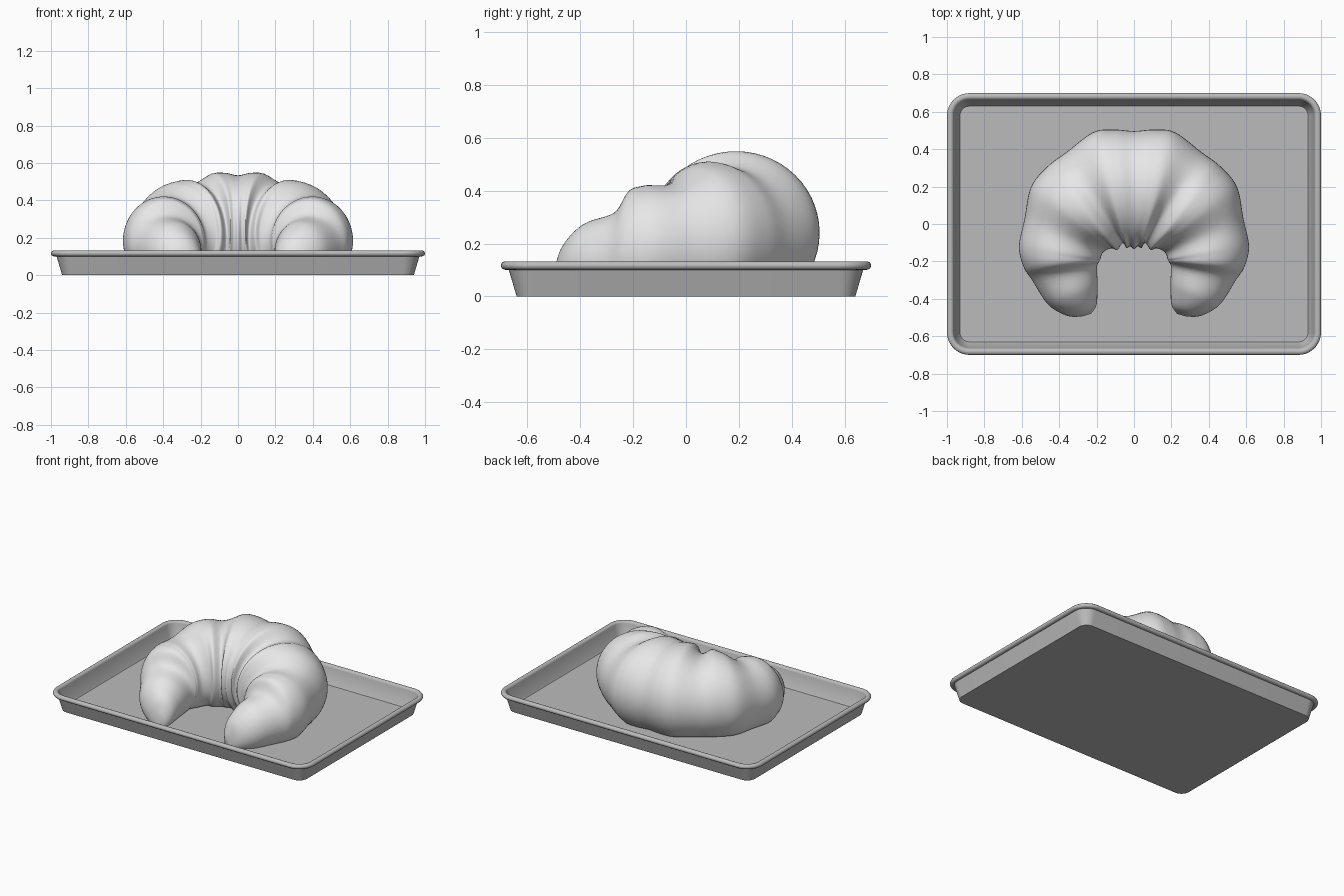
import bpy, bmesh, math
from mathutils import Vector

cube = bpy.data.objects.get("Cube")
if cube:
    bpy.data.objects.remove(cube, do_unlink=True)


def make_material(name, value):
    mat = bpy.data.materials.new(name)
    mat.use_nodes = True
    colour = (value, value, value, 1)
    mat.diffuse_color = colour
    mat.node_tree.nodes["Principled BSDF"].inputs["Base Color"].default_value = colour
    return mat


def loft(name, rings, mat, angle):
    """Skin closed rings of equal length and cap both ends."""
    bm = bmesh.new()
    loops = [[bm.verts.new(p) for p in ring] for ring in rings]
    count = len(loops[0])
    for a, b in zip(loops, loops[1:]):
        for i in range(count):
            j = (i + 1) % count
            bm.faces.new((a[i], a[j], b[j], b[i]))
    bm.faces.new(loops[0][::-1])
    bm.faces.new(loops[-1])
    bmesh.ops.recalc_face_normals(bm, faces=bm.faces[:])
    mesh = bpy.data.meshes.new(name)
    bm.to_mesh(mesh)
    bm.free()
    mesh.materials.append(mat)
    obj = bpy.data.objects.new(name, mesh)
    bpy.context.collection.objects.link(obj)
    bpy.ops.object.select_all(action='DESELECT')
    obj.select_set(True)
    bpy.context.view_layer.objects.active = obj
    bpy.ops.object.shade_smooth_by_angle(angle=math.radians(angle))
    return obj


def rounded_rect(offset, z, half_x=0.94, half_y=0.64, radius=0.06, steps=10):
    """Rounded rectangle grown outward by an offset."""
    points = []
    for k, (sx, sy) in enumerate([(1, 1), (-1, 1), (-1, -1), (1, -1)]):
        for i in range(steps + 1):
            a = math.pi / 2 * (k + i / steps)
            r = radius + offset
            points.append((sx * (half_x - radius) + r * math.cos(a),
                           sy * (half_y - radius) + r * math.sin(a), z))
    return points


# Baking tray: outer wall, rolled rim, inner wall and floor
FLOOR = 0.012
profile = [(0, 0), (0.032, 0.108)]
for i in range(13):
    a = math.radians(-110 + 290 * i / 12)
    profile.append((0.042 + 0.018 * math.cos(a), 0.117 + 0.016 * math.sin(a)))
profile += [(-0.005, FLOOR + 0.006), (-0.01, FLOOR)]
loft("baking_tray", [rounded_rect(o, z) for o, z in profile],
     make_material("tray grey", 0.5), 40)

# Croissant stations from middle to tip:
# inner x, inner y, outer x, outer y, top height, crease depth
half = [
    (0, -.14, 0, .497, .54, .03),
    (.02, -.12, .11, .505, .547, 0),
    (.04, -.13, .22, .49, .545, 0),
    (.05, -.12, .36, .385, .505, .09),
    (.09, -.14, .46, .31, .51, 0),
    (.12, -.13, .55, .2, .49, 0),
    (.15, -.16, .585, .03, .44, .1),
    (.18, -.19, .615, -.12, .42, 0),
    (.185, -.2, .59, -.23, .4, 0),
    (.19, -.23, .545, -.3, .325, .06),
    (.195, -.33, .46, -.43, .275, 0),
    (.2, -.43, .36, -.49, .19, 0),
    (.23, -.48, .28, -.495, .09, 0),
]
stations = [(-a, b, -c, d, e, f) for a, b, c, d, e, f in half[:0:-1]] + half
stations = [Vector(s) for s in stations]


def catmull(p, q, r, s, t):
    return 0.5 * (2 * q + (r - p) * t + (2 * p - 5 * q + 4 * r - s) * t ** 2
                  + (3 * q - p - 3 * r + s) * t ** 3)


def dough_ring(station, sides=56):
    """Round section standing across the curve, flattened on the tray."""
    ix, iy, ox, oy, top, dent = station
    mid = Vector(((ix + ox) / 2, (iy + oy) / 2))
    across = Vector(((ox - ix) / 2, (oy - iy) / 2))
    centre = 0.44 * top
    ring = []
    for i in range(sides):
        a = math.tau * i / sides
        scale = 1 - max(dent, 0) * max(0, math.cos(a - math.radians(140)))
        p = mid + across * math.cos(a) * scale
        z = centre + (top - centre) * math.sin(a) * scale
        ring.append((p.x, p.y, max(z, FLOOR)))
    return ring


SPLIT = 6
last = len(stations) - 1
rings = []
for i in range(last):
    p, q, r, s = (stations[min(max(i + k, 0), last)] for k in (-1, 0, 1, 2))
    rings += [dough_ring(catmull(p, q, r, s, t / SPLIT)) for t in range(SPLIT)]
rings.append(dough_ring(stations[-1]))
loft("croissant", rings, make_material("pale dough", 0.8), 80)
